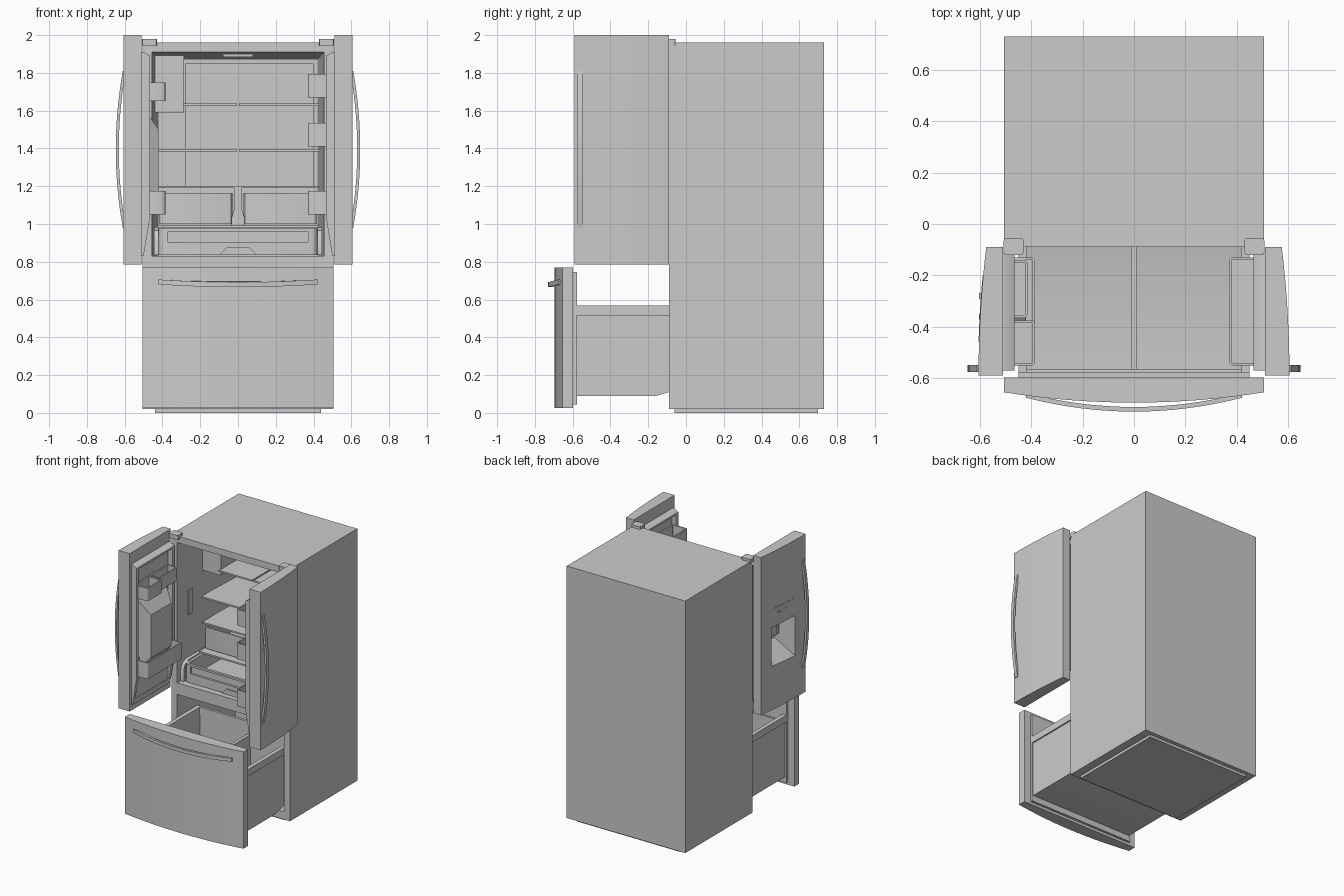
import bpy, bmesh, math
from mathutils import Vector

if "Cube" in bpy.data.objects:
    bpy.data.objects.remove(bpy.data.objects["Cube"])


def finish(name, bm):
    bmesh.ops.recalc_face_normals(bm, faces=bm.faces)
    me = bpy.data.meshes.new(name)
    bm.to_mesh(me)
    bm.free()
    ob = bpy.data.objects.new(name, me)
    bpy.context.collection.objects.link(ob)
    return ob


def box(name, x, y, z, bevel=0, wall=0, depth=None):
    """Box from ranges; bevel rounds upright edges, wall hollows it from the top."""
    x, y, z = sorted(x), sorted(y), sorted(z)
    bm = bmesh.new()
    bmesh.ops.create_cube(bm, size=1)
    for v in bm.verts:
        v.co = Vector([r[0] if c < 0 else r[1] for c, r in zip(v.co, (x, y, z))])
    if bevel:
        up = [e for e in bm.edges if abs(e.verts[0].co.z - e.verts[1].co.z) > 1e-5]
        bmesh.ops.bevel(bm, geom=up, offset=bevel, segments=3, profile=0.5, affect='EDGES')
    if wall:
        bm.normal_update()
        top = max(bm.faces, key=lambda f: f.calc_center_median().z)
        bmesh.ops.inset_individual(bm, faces=[top], thickness=wall)
        new = bmesh.ops.extrude_discrete_faces(bm, faces=[top])['faces'][0]
        for v in new.verts:
            v.co.z -= depth or (z[1] - z[0] - wall)
    return finish(name, bm)


def prism(name, pts, axis, a, b):
    """Extrude a 2D profile along axis 0/1/2 from a to b."""
    def place(p, h):
        c = list(p)
        c.insert(axis, h)
        return c
    bm = bmesh.new()
    f = bm.faces.new([bm.verts.new(place(p, a)) for p in pts])
    g = bmesh.ops.extrude_face_region(bm, geom=[f])['geom']
    for v in g:
        if isinstance(v, bmesh.types.BMVert):
            v.co[axis] = b
    return finish(name, bm)


def frustum(name, axis, a, r1, b, r2):
    """Tapered block between rectangle r1 at a and rectangle r2 at b (ranges on the other two axes)."""
    bm = bmesh.new()
    rings = []
    for h, (u, v) in ((a, r1), (b, r2)):
        ring = []
        for p in ((u[0], v[0]), (u[1], v[0]), (u[1], v[1]), (u[0], v[1])):
            c = list(p)
            c.insert(axis, h)
            ring.append(bm.verts.new(c))
        rings.append(ring)
    for ring in rings:
        bm.faces.new(ring)
    for i in range(4):
        j = (i + 1) % 4
        bm.faces.new((rings[0][i], rings[0][j], rings[1][j], rings[1][i]))
    return finish(name, bm)


def cut(ob, *cutters):
    for c in cutters:
        m = ob.modifiers.new('cut', 'BOOLEAN')
        m.operation, m.solver, m.object = 'DIFFERENCE', 'EXACT', c
    dg = bpy.context.evaluated_depsgraph_get()
    me = bpy.data.meshes.new_from_object(ob.evaluated_get(dg))
    ob.modifiers.clear()
    ob.data = me


def drop(*obs):
    for o in obs:
        bpy.data.objects.remove(o)


T = [i / 8 - 1 for i in range(17)]

# cabinet with two tapered compartments
cabinet = box('cabinet', (-.505, .505), (-.09, .73), (.02, 1.96))
fridge = frustum('fridge_cutter', 1, -.1, ((-.455, .455), (.83, 1.91)), .62, ((-.42, .42), (.83, 1.87)))
freezer = frustum('freezer_cutter', 1, -.1, ((-.455, .455), (.08, .74)), .6, ((-.44, .44), (.14, .74)))
cut(cabinet, fridge, freezer)
drop(fridge, freezer)
box('base_plate', (-.44, .44), (-.06, .70), (0, .025))
box('back_panel', (-.28, .40), (.605, .625), (1.2, 1.85))
box('ceiling_lamp', (-.08, .08), (.15, .35), (1.885, 1.91))
box('ice_box', (-.455, -.285), (.2, .62), (1.59, 1.905))
box('wall_vent', (-.46, -.44), (.03, .08), (1.31, 1.5))

# shelves, crispers and their support
for s, side in ((-1, 'left'), (1, 'right')):
    box(f'top_shelf_{side}', (s * .006, s * (.43 if s > 0 else .29)), (.18, .61), (1.625, 1.637))
    box(f'middle_shelf_{side}', (s * .006, s * .435), (.18, .61), (1.385, 1.397))
    box(f'crisper_{side}', (s * .03, s * .415), (.19, .58), (1.0, 1.165), .015, .01)
box('crisper_cover', (-.43, .43), (.18, .61), (1.19, 1.202))
prism('crisper_post', [(-.035, .98), (.035, .98), (.035, 1.03), (.022, 1.07), (.022, 1.2),
                       (-.022, 1.2), (-.022, 1.07), (-.035, 1.03)], 1, .175, .58)

# wide pantry drawer with front window
pan = box('pantry_drawer', (-.42, .42), (-.05, .56), (.835, .975), .03, .02)
win = box('window_cutter', (-.37, .37), (-.1, -.035), (.905, .96))
cut(pan, win)
drop(win)
prism('pantry_grip', [(-.1, .835), (.1, .835), (.06, .875), (-.06, .875)], 1, -.06, -.045)
box('pantry_cover', (-.43, .43), (.14, .61), (.98, .992))
for s in (-1, 1):
    prism('pantry_rail', [(-.06, .835), (-.06, .93), (-.04, .965), (0, .985), (.55, .985), (.55, .965),
                          (0, .965), (-.03, .95), (-.04, .93), (-.04, .835)], 0, s * .42, s * .446)


# swung-open doors, mirrored by side
def door_x(y):
    return .605 - .03 * ((y + .59) / .5) ** 2


for s, side in ((-1, 'left'), (1, 'right')):
    ys = [-.59 + .5 * i / 12 for i in range(13)]
    door = prism(f'{side}_door', [(s * .51, -.09), (s * .51, -.59)] + [(s * door_x(y), y) for y in ys], 2, .785, 2.0)
    liner = prism(f'{side}_door_liner', [(s * .512, .83), (s * .5, .83), (s * .465, 1.04), (s * .465, 1.89),
                                         (s * .5, 1.91), (s * .512, 1.91)], 1, -.57, -.11)
    hollow = box('liner_cutter', (s * .4, s * .5), (-.545, -.135), (.87, 1.875))
    cut(liner, hollow)
    drop(hollow)
    # bowed upright handle
    outer = [(s * (.61 + .037 * (1 - t * t)), 1.395 + .415 * t) for t in T]
    prism(f'{side}_door_handle', outer + [(x - s * .016, z) for x, z in reversed(outer)], 1, -.575, -.548)
    # hinge cover
    box(f'{side}_hinge', (s * .43, s * .507), (-.12, -.055), (1.945, 1.98), .01)
    # bins
    if s > 0:
        for z in (1.05, 1.41, 1.67):
            box('right_door_bin', (.37, .5), (-.55, -.13), (z, z + .125), .015, .01)
    else:
        box('left_lower_bin', (-.5, -.385), (-.55, -.13), (1.05, 1.175), .015, .01)
        box('left_upper_bin', (-.5, -.385), (-.55, -.375), (1.65, 1.75), .012, .01)
        box('left_rear_bin', (-.5, -.415), (-.365, -.14), (1.65, 1.75), .012, .01)
        # dispenser recess and the inner bulge that houses it
        bulge = frustum('dispenser_housing', 0, -.505, ((-.51, -.16), (1.08, 1.62)),
                        -.42, ((-.46, -.21), (1.17, 1.5)))
        rec = frustum('dispenser_cutter', 0, -.63, ((-.47, -.19), (1.09, 1.42)),
                      -.455, ((-.42, -.24), (1.23, 1.42)))
        for o in (door, liner, bulge):
            cut(o, rec)
        drop(rec)
        yp = [-.46 + .26 * i / 6 for i in range(7)]
        prism('dispenser_panel', [(-door_x(y) - .002, y) for y in yp] + [(-.56, -.2), (-.56, -.46)], 2, 1.425, 1.56)
        box('dispenser_spout', (-.56, -.45), (-.31, -.24), (1.33, 1.43))
        box('dispenser_paddle', (-.51, -.49), (-.40, -.35), (1.28, 1.43))
        for y in (-.36, -.28):
            box('dispenser_button', (-.604, -.58), (y - .012, y + .012), (1.515, 1.523))

# pulled-out freezer drawer
front = [(.505 * t, -.655 - .04 * (1 - t * t)) for t in T]
prism('freezer_front', front + [(.505, -.597), (-.505, -.597)], 2, .025, .77)
box('freezer_gasket', (-.45, .45), (-.6, -.578), (.045, .745))
side_profile = [(-.58, .09), (-.16, .09), (.15, .18), (.15, .52), (-.58, .52)]
basket = prism('freezer_basket', side_profile, 0, -.44, .44)
inner = [(-.565, .105), (-.16, .105), (.135, .19), (.135, .6), (-.565, .6)]
hollow = prism('basket_cutter', inner, 0, -.42, .42)
cut(basket, hollow)
drop(hollow)
prism('basket_divider', [(-.57, .1), (-.16, .1), (.14, .185), (.14, .47), (-.57, .47)], 0, -.012, .012)
for s in (-1, 1):
    box('basket_rail', (s * .418, s * .45), (-.58, .15), (.515, .568))
box('basket_back_rim', (-.42, .42), (.13, .15), (.515, .568))
box('freezer_inner_tray', (-.42, .42), (.16, .58), (.6, .715), .015, .012)

# drawer handle: bowed forward and sagging in the middle
outer = [(.42 * t, -.676 - .054 * (1 - t * t)) for t in T]
handle = prism('freezer_handle', outer + [(x, y + .018) for x, y in reversed(outer)], 2, .68, .706)
for v in handle.data.vertices:
    v.co.z -= .014 * (1 - (v.co.x / .42) ** 2)

bpy.ops.object.select_all(action='SELECT')
bpy.context.view_layer.objects.active = cabinet
bpy.ops.object.shade_smooth_by_angle(angle=math.radians(30))
